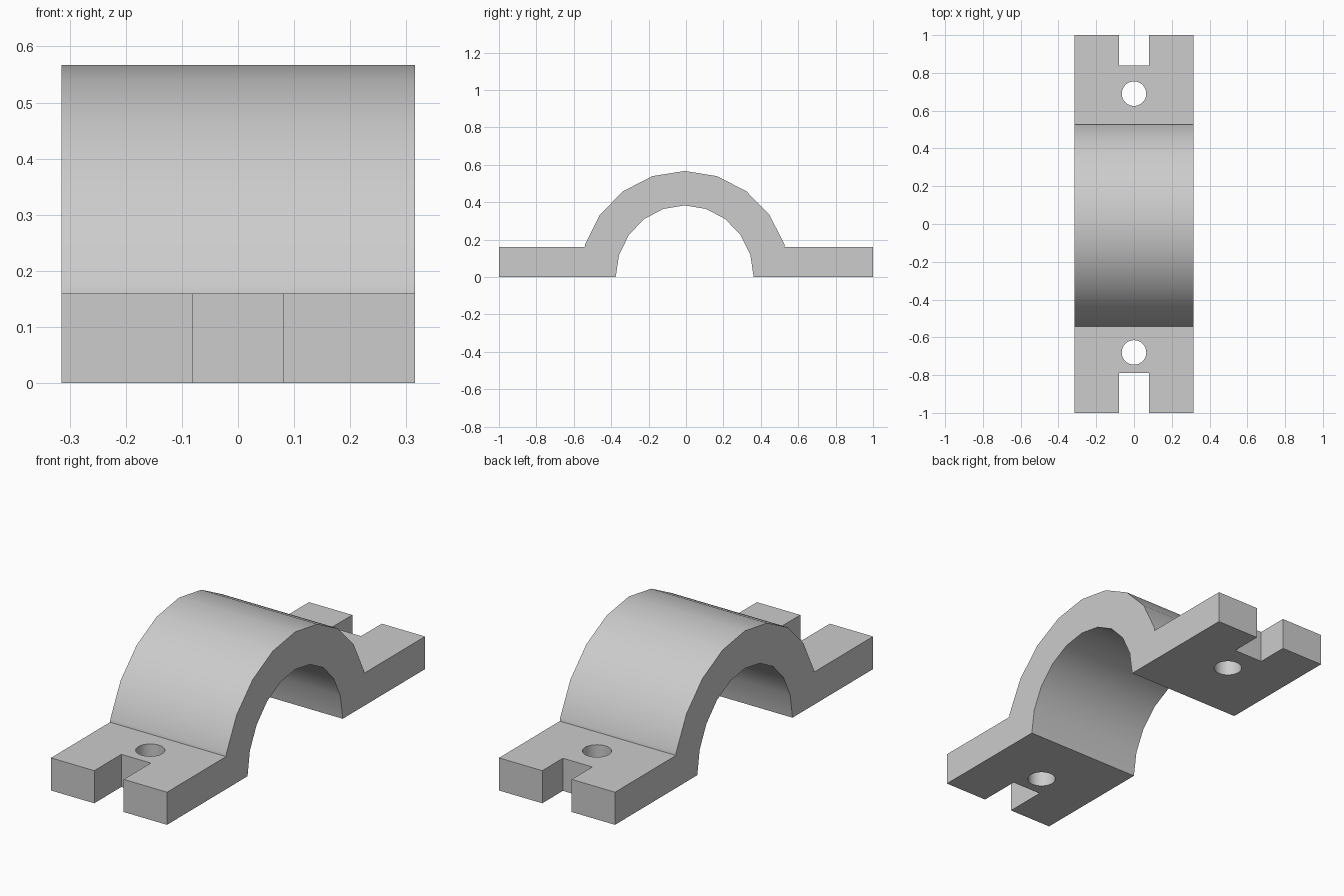
import bpy, bmesh, math

cube = bpy.data.objects.get("Cube")
if cube:
    bpy.data.objects.remove(cube, do_unlink=True)

HALF_WIDTH = 0.315
FLANGE = 0.16       # flange thickness
ARCH_Y = -0.007     # arch centre along y

steel = bpy.data.materials.new("light grey")
steel.use_nodes = True
grey = (0.604, 0.604, 0.604, 1)
steel.diffuse_color = grey
steel.node_tree.nodes["Principled BSDF"].inputs["Base Color"].default_value = grey


def arc(ry, rz, steps):
    """Arch points (y, z) at 18 degree steps from the vertical."""
    return [(ARCH_Y + ry * math.sin(math.radians(18 * s)),
             rz * math.cos(math.radians(18 * s))) for s in steps]


def cut(target, cutter):
    mod = target.modifiers.new("cut", 'BOOLEAN')
    mod.operation = 'DIFFERENCE'
    mod.solver = 'EXACT'
    mod.object = cutter
    bpy.context.view_layer.objects.active = target
    bpy.ops.object.modifier_apply(modifier=mod.name)
    bpy.data.objects.remove(cutter, do_unlink=True)


# Clamp body: flanges and half-ring arch as one extruded profile
foot = 0.535
profile = [(-1, 0), (-1, FLANGE), (ARCH_Y - foot, FLANGE)]
profile += arc(0.56, 0.567, range(-4, 5))
profile += [(ARCH_Y + foot, FLANGE), (1, FLANGE), (1, 0)]
profile += arc(0.369, 0.383, range(5, -6, -1))

bm = bmesh.new()
face = bm.faces.new([bm.verts.new((-HALF_WIDTH, y, z)) for y, z in profile])
side = bmesh.ops.extrude_face_region(bm, geom=[face])["geom"]
bmesh.ops.translate(bm, vec=(2 * HALF_WIDTH, 0, 0),
                    verts=[v for v in side if isinstance(v, bmesh.types.BMVert)])
bmesh.ops.recalc_face_normals(bm, faces=bm.faces)
mesh = bpy.data.meshes.new("clamp_body")
bm.to_mesh(mesh)
bm.free()
mesh.materials.append(steel)
body = bpy.data.objects.new("clamp_body", mesh)
bpy.context.collection.objects.link(body)

# Bolt holes and open slots at both ends: end, slot inner y, hole y
for end, slot_y, hole_y in ((-1, -0.79, -0.68), (1, 0.84, 0.69)):
    bpy.ops.mesh.primitive_cylinder_add(vertices=32, radius=0.065, depth=1,
                                        location=(0, hole_y, 0))
    hole = bpy.context.object
    hole.name = "hole_cutter"
    hole.hide_render = True
    cut(body, hole)

    outer = end * 1.2
    bpy.ops.mesh.primitive_cube_add(size=1, location=(0, (slot_y + outer) / 2, 0))
    slot = bpy.context.object
    slot.name = "slot_cutter"
    slot.scale = (0.16, abs(outer - slot_y), 1)
    slot.hide_render = True
    bpy.context.view_layer.update()
    cut(body, slot)

# Smooth arch and holes, crisp edges elsewhere
bpy.ops.object.select_all(action='DESELECT')
body.select_set(True)
bpy.context.view_layer.objects.active = body
bpy.ops.object.shade_smooth_by_angle(angle=math.radians(30))
